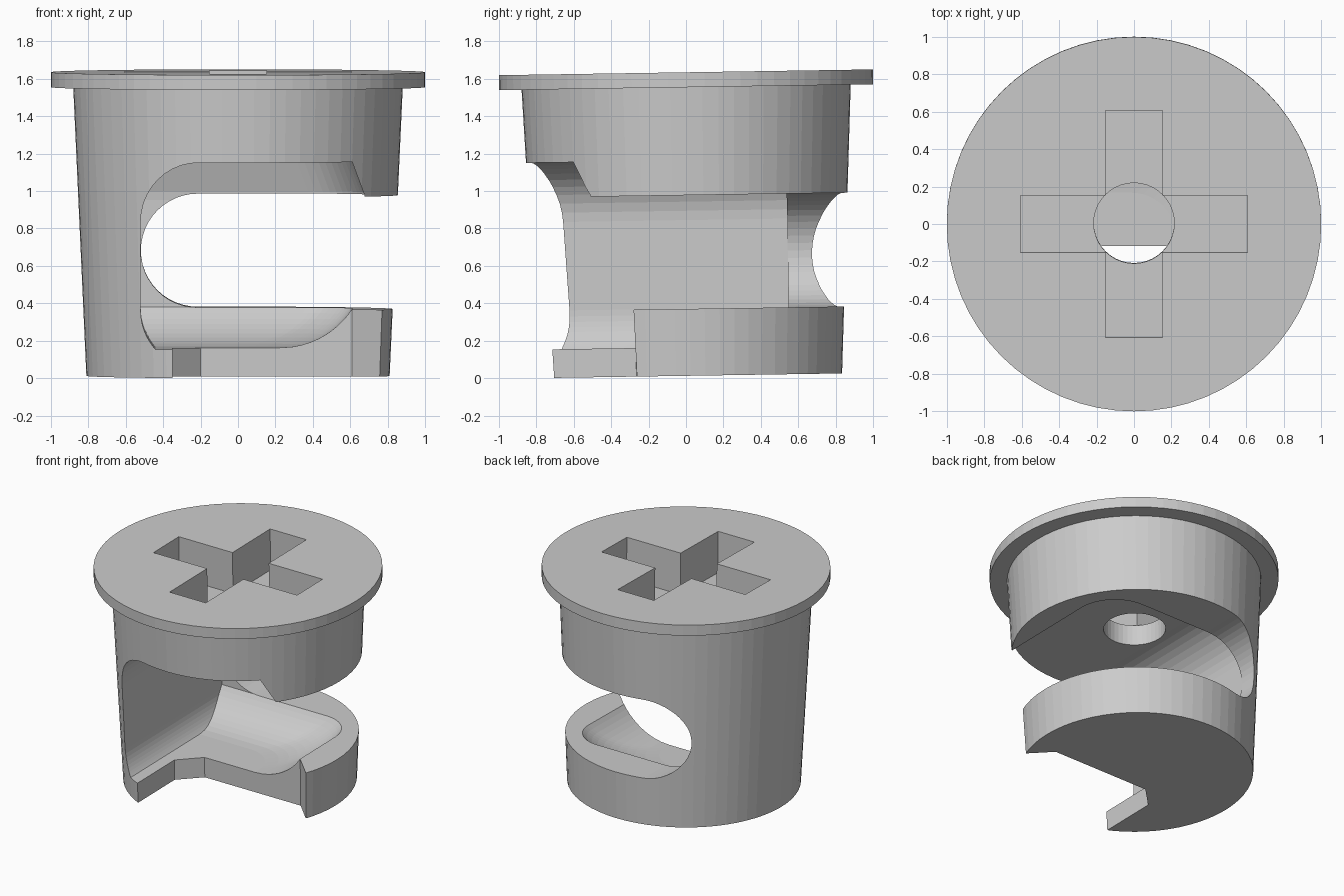
import bpy, bmesh, math
from mathutils import Matrix

if "Cube" in bpy.data.objects:
    bpy.data.objects.remove(bpy.data.objects["Cube"])

BOTTOM, TOP = 0.0125, 1.635


def loft(name, rings):
    """Closed solid through rings of equal vertex count."""
    bm = bmesh.new()
    loops = [[bm.verts.new(p) for p in r] for r in rings]
    n = len(loops[0])
    for a, b in zip(loops, loops[1:]):
        for i in range(n):
            j = (i + 1) % n
            bm.faces.new((a[i], a[j], b[j], b[i]))
    bm.faces.new(loops[0][::-1])
    bm.faces.new(loops[-1])
    bmesh.ops.recalc_face_normals(bm, faces=bm.faces)
    me = bpy.data.meshes.new(name)
    bm.to_mesh(me)
    bm.free()
    ob = bpy.data.objects.new(name, me)
    bpy.context.collection.objects.link(ob)
    return ob


def circle(r, z, n=64):
    return [(r * math.cos(2 * math.pi * i / n), r * math.sin(2 * math.pi * i / n), z)
            for i in range(n)]


def prism(name, pts, z0, z1):
    return loft(name, [[(x, y, z) for x, y in pts] for z in (z0, z1)])


def cut(target, cutter):
    cutter.hide_render = True
    mod = target.modifiers.new(cutter.name, 'BOOLEAN')
    mod.operation = 'DIFFERENCE'
    mod.solver = 'EXACT'
    mod.object = cutter
    bpy.context.view_layer.objects.active = target
    bpy.ops.object.modifier_apply(modifier=mod.name)
    bpy.data.objects.remove(cutter)


# Tapered barrel with a thin flange on top
body = loft("cam_body", [circle(0.81, BOTTOM), circle(0.88, 1.555),
                         circle(1.0, 1.555), circle(1.0, TOP)])


# Front pocket: rounded outline lofted upwards, open to the front
def pocket_ring(xl, xr, yb, r, z):
    arc = [(xr - r + r * math.cos(t), yb - r + r * math.sin(t), z)
           for t in (math.pi / 2 * i / 12 for i in range(13))]
    return [(xl, -1.3, z), (xr, -1.3, z)] + arc + [(xl, yb, z)]


def left_wall(dz):
    return -0.21 - math.sqrt(max(0.31 ** 2 - dz * dz, 0))


rings = []
FLOOR, LOW, HIGH, ROOF, R = 0.165, 0.372, 0.845, 1.164, 0.46
for i in range(11):
    z = FLOOR + (LOW - FLOOR) * (i / 10) ** 1.6
    inset = 0.385 - math.sqrt(R * R - (R - (z - FLOOR)) ** 2)
    rings.append(pocket_ring(left_wall(LOW - z), 0.61 - inset, 0.53 - inset,
                             0.24, z))
for i in range(11):
    dz = 0.31 * math.sin(math.pi / 2 * i / 10)
    z = HIGH + (ROOF - HIGH) * dz / 0.31
    slope = min(1, max(0, (ROOF - z) / (ROOF - 0.975)))
    rings.append(pocket_ring(left_wall(dz), 0.61 + 0.07 * slope,
                             0.47 + 0.06 * slope, 0.3, z))
cut(body, loft("front_pocket", rings))

# Through slot with a round end, open to the right
SR, SZ = 0.304, 0.674
end = [(-0.215 - SR * math.sin(t), SZ + SR * math.cos(t))
       for t in (math.pi * i / 24 for i in range(25))]
profile = [(1.5, SZ + SR)] + end + [(1.5, SZ - SR)]
cut(body, loft("side_slot", [[(x, y, z) for x, z in profile] for y in (-1.5, 1.5)]))

# Notch through the lower disc for the bolt head
cut(body, prism("floor_notch", [(-0.35, -1.4), (-0.35, -0.29), (-0.2, -0.14),
                                (0.61, -0.14), (1.11, -0.64), (1.11, -1.4)], -0.3, 0.6))

# Cross-shaped driver recess and centre hole
L, W = 0.607, 0.153
cross = []
for k in range(4):
    c, s = [(1, 0), (0, 1), (-1, 0), (0, -1)][k]
    cross += [(c * x - s * y, s * x + c * y) for x, y in ((L, -W), (L, W), (W, W))]
cut(body, prism("driver_recess", cross, 1.32, 1.9))
cut(body, loft("centre_hole", [circle(0.215, 0.9, 40), circle(0.215, 1.5, 40)]))

# Slight backward lean of the whole part
pivot = Matrix.Translation((0, 0, 1.6))
body.data.transform(pivot @ Matrix.Rotation(0.0155, 4, 'X') @ pivot.inverted())
